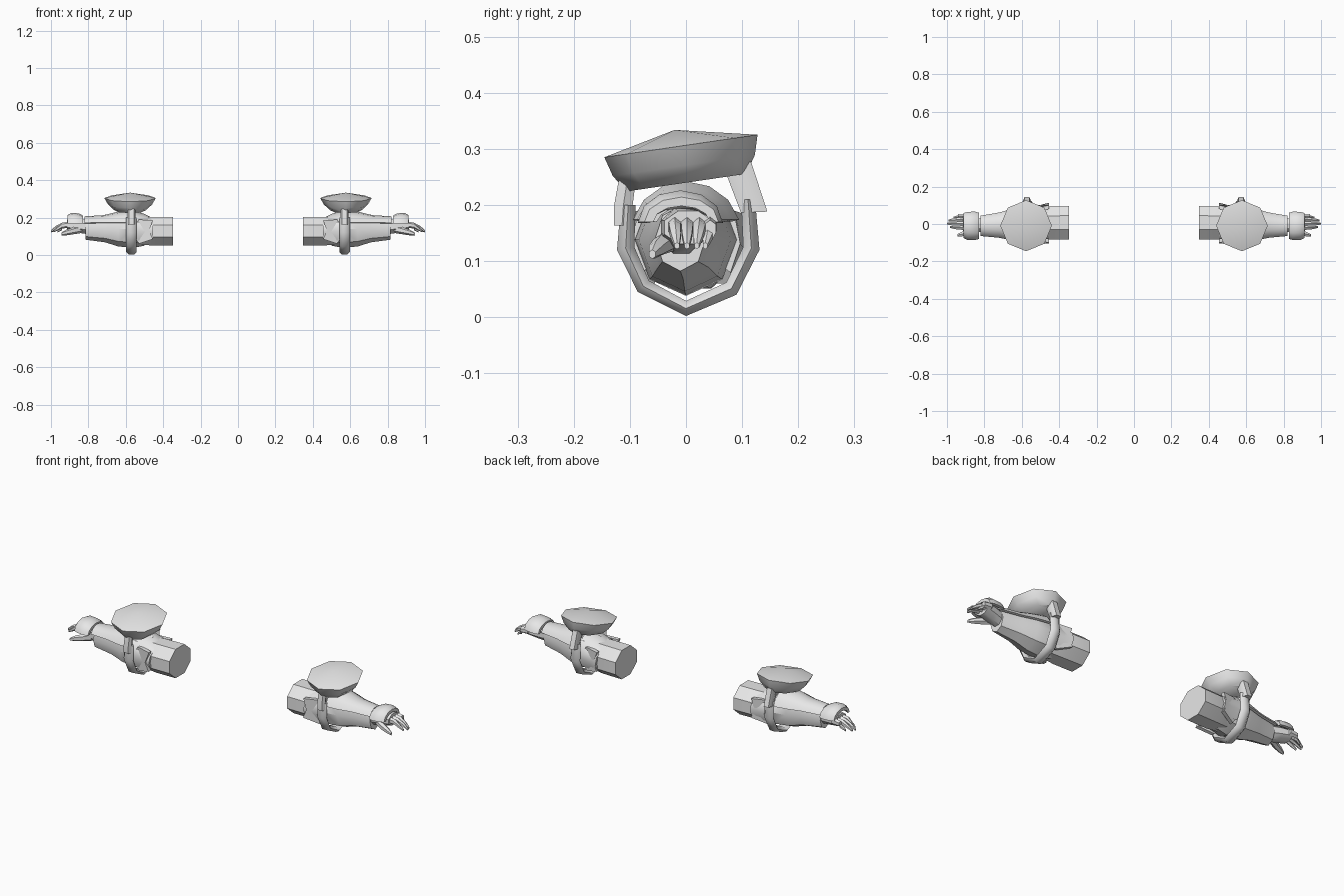
import bpy, bmesh, math
from mathutils import Vector, Matrix

if "Cube" in bpy.data.objects:
    bpy.data.objects.remove(bpy.data.objects["Cube"])

grey = bpy.data.materials.new("plain grey")
grey.diffuse_color = (0.8, 0.8, 0.8, 1)
grey.use_nodes = True
grey.node_tree.nodes["Principled BSDF"].inputs["Base Color"].default_value = grey.diffuse_color


def finish(name, bm, angle=40, mirror=True):
    """Turn a bmesh into a smooth-shaded object mirrored to the other arm."""
    bmesh.ops.recalc_face_normals(bm, faces=bm.faces[:])
    me = bpy.data.meshes.new(name)
    bm.to_mesh(me)
    bm.free()
    me.materials.append(grey)
    ob = bpy.data.objects.new(name, me)
    bpy.context.collection.objects.link(ob)
    bpy.ops.object.select_all(action='DESELECT')
    ob.select_set(True)
    bpy.context.view_layer.objects.active = ob
    bpy.ops.object.shade_smooth_by_angle(angle=math.radians(angle))
    ob.modifiers.new("other_arm", 'MIRROR').use_clip = False
    return ob


def loft(name, rings, angle=40):
    """Skin closed rings of points and cap both ends."""
    bm = bmesh.new()
    vs = [[bm.verts.new(p) for p in r] for r in rings]
    n = len(rings[0])
    for a, b in zip(vs, vs[1:]):
        for i in range(n):
            j = (i + 1) % n
            bm.faces.new((a[i], a[j], b[j], b[i]))
    bm.faces.new(vs[0])
    bm.faces.new(vs[-1])
    return finish(name, bm, angle)


def limb(name, sections, n=8, turn=0.0, angle=40):
    """Sections are x, y centre, z centre, y radius, z radius."""
    rings = []
    for x, cy, cz, ry, rz in sections:
        ts = [turn + 2 * math.pi * i / n for i in range(n)]
        rings.append([(x, cy + ry * math.sin(t), cz - rz * math.cos(t)) for t in ts])
    return loft(name, rings, angle)


def arch(name, sections, thick, spread=100, n=6, angle=40):
    """Open shell over the top of the limb, same sections as limb."""
    rings = []
    for x, cy, cz, ry, rz in sections:
        ts = [math.radians(-spread + 2 * spread * i / n) for i in range(n + 1)]
        out = [(x, cy + ry * math.sin(t), cz + rz * math.cos(t)) for t in ts]
        inn = [(x, cy + (ry - thick) * math.sin(t), cz + (rz - thick) * math.cos(t)) for t in ts]
        rings.append(out + inn[::-1])
    return loft(name, rings, angle)


def strip(name, outer, inner, x0, x1, bevel):
    """Rounded band following two outlines in the y-z plane."""
    rings = []
    for (ya, za), (yb, zb) in zip(outer, inner):
        ym, zm = (ya + yb) / 2, (za + zb) / 2
        rings.append([(x0, ym, zm), (x0 + bevel, ya, za), (x1 - bevel, ya, za),
                      (x1, ym, zm), (x1 - bevel, yb, zb), (x0 + bevel, yb, zb)])
    return loft(name, rings, 50)


# upper arm and elbow
limb("upper_arm", [(.347, .008, .128, .097, .083), (.46, .006, .128, .096, .083),
                   (.53, .004, .130, .080, .080)], 8, math.pi / 8)

# forearm, narrowing to the wrist
limb("forearm", [(.50, .0, .135, .080, .085), (.56, .0, .138, .092, .10),
                 (.64, -.002, .138, .082, .092), (.71, -.005, .140, .063, .072),
                 (.815, -.010, .140, .045, .058)], 8)

# flared elbow cuff with pointed side flaps
arch("elbow_cuff", [(.455, .006, .128, .108, .068), (.50, .004, .130, .098, .09),
                    (.57, .0, .138, .097, .102)], .012, 125, 8)
for side, label in ((-1, "front"), (1, "back")):
    bm = bmesh.new()
    pts = [(.455, .10, .185), (.475, .104, .13), (.455, .104, .085),
           (.53, .075, .06), (.57, .092, .13), (.53, .085, .19)]
    out = [bm.verts.new((x, side * y, z)) for x, y, z in pts]
    inn = [bm.verts.new((x, side * (y - .02), z)) for x, y, z in pts]
    bm.faces.new(out)
    bm.faces.new(inn)
    for i in range(6):
        bm.faces.new((out[i], out[i - 1], inn[i - 1], inn[i]))
    finish(label + "_elbow_flap", bm)

# plate over the top of the forearm
arch("forearm_guard", [(.58, .0, .150, .098, .092), (.65, -.003, .154, .088, .076),
                       (.72, -.006, .160, .070, .053), (.822, -.010, .160, .056, .047)],
     .012, 75)

# palm, knuckle guard
limb("palm", [(.80, -.010, .150, .036, .042), (.86, -.004, .157, .044, .040),
              (.915, .004, .160, .046, .032)], 8, math.pi / 8)
arch("hand_guard", [(.828, -.010, .168, .070, .042), (.85, -.010, .168, .076, .054),
                    (.89, -.010, .170, .075, .056), (.912, -.008, .170, .066, .044)],
     .016, 90)

# curved tapering fingers
for i, (y, reach) in enumerate(((-.020, .985), (.002, 1.0), (.024, .993), (.043, .965))):
    limb("finger_%d" % (i + 1),
         [(.895, y, .163, .013, .019), (.94, y, .158, .012, .015),
          (reach - .025, y * .9, .144, .010, .011), (reach, y * .8, .127, .005, .006)], 6)
limb("thumb", [(.835, -.022, .140, .018, .022), (.88, -.042, .130, .018, .019),
               (.92, -.054, .120, .014, .015), (.945, -.060, .112, .007, .008)], 6)

# strap passing under the arm
strip("strap",
      [(-.116, .20), (-.123, .12), (-.086, .045), (0, .002), (.090, .040), (.131, .12), (.123, .21)],
      [(-.090, .20), (-.092, .125), (-.066, .065), (0, .029), (.072, .062), (.102, .125), (.098, .21)],
      .542, .598, .014)

# brackets joining the strap to the shield
strip("front_bracket", [(-.118, .255), (-.128, .20), (-.128, .163)],
      [(-.088, .255), (-.095, .20), (-.100, .163)], .549, .592, .008)
strip("back_bracket", [(.116, .277), (.145, .188)],
      [(.068, .265), (.098, .186)], .551, .594, .008)

# shallow octagonal bowl shield, tilted towards the front
bm = bmesh.new()
tilt = Matrix.Translation((.577, -.009, .305)) @ Matrix.Rotation(math.atan(.147), 4, 'X')
rings = []
for h, rx, ry in ((0, .138, .138), (-.035, .118, .128), (-.066, .085, .108)):
    rings.append([bm.verts.new(tilt @ Vector((rx * math.cos(k * math.pi / 4),
                                             ry * math.sin(k * math.pi / 4), h)))
                  for k in range(8)])
apex = bm.verts.new(tilt @ Vector((0, -.007, .030)))
for k in range(8):
    j = (k + 1) % 8
    bm.faces.new((rings[0][k], rings[0][j], apex))
    for a, b in zip(rings, rings[1:]):
        bm.faces.new((a[k], a[j], b[j], b[k]))
bm.faces.new(rings[-1])
finish("shield", bm, 50)
